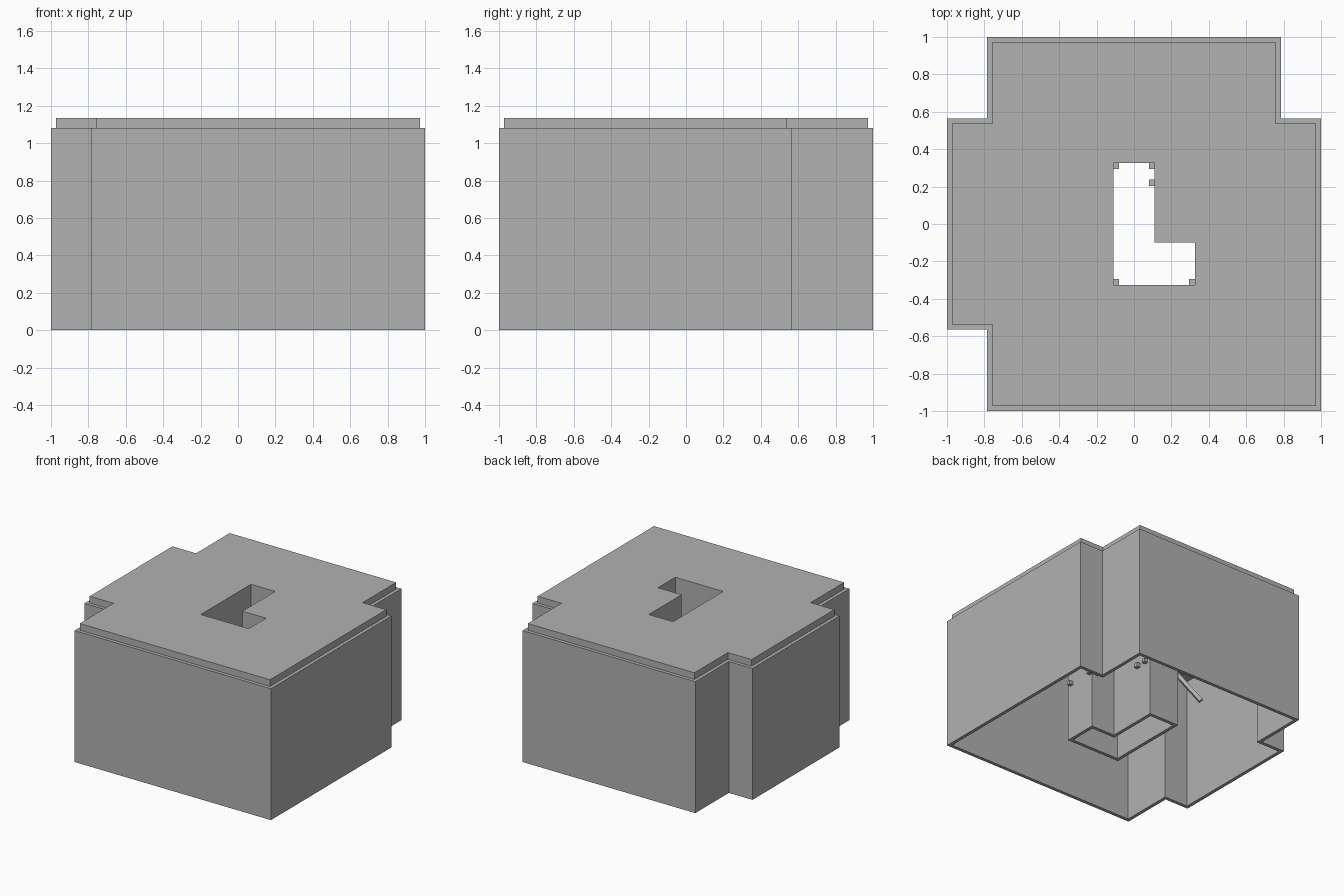
import bpy
import bmesh
from mathutils import Vector

cube = bpy.data.objects.get("Cube")
if cube:
    bpy.data.objects.remove(cube, do_unlink=True)

grey = bpy.data.materials.new("plain_grey")
grey.use_nodes = True
colour = (0.445, 0.445, 0.445, 1)
grey.diffuse_color = colour
grey.node_tree.nodes["Principled BSDF"].inputs["Base Color"].default_value = colour

WALL = 0.028
SHELL_TOP, ROOF_TOP = 1.08, 1.135


def inset(points, amount):
    """Move every side of a right-angled, counter-clockwise outline inward."""
    result = []
    for i, p in enumerate(points):
        p = Vector(p)
        before = (p - Vector(points[i - 1])).normalized()
        after = (Vector(points[(i + 1) % len(points)]) - p).normalized()
        d = before + after
        result.append(p + amount * Vector((-d.y, d.x)))
    return result


def finish(name, mesh):
    mesh.materials.clear()
    mesh.materials.append(grey)
    ob = bpy.data.objects.new(name, mesh)
    bpy.context.collection.objects.link(ob)
    return ob


def prism(name, loops, bottom, top):
    """Extrude an outline, with any further outline cut out as a hole."""
    curve = bpy.data.curves.new(name + "_profile", "CURVE")
    curve.dimensions = "2D"
    curve.fill_mode = "BOTH"
    curve.extrude = (top - bottom) / 2
    for loop in loops:
        spline = curve.splines.new("POLY")
        spline.points.add(len(loop) - 1)
        for point, co in zip(spline.points, loop):
            point.co = (co[0], co[1], 0, 1)
        spline.use_cyclic_u = True
    helper = bpy.data.objects.new(name + "_helper", curve)
    bpy.context.collection.objects.link(helper)
    bpy.context.view_layer.update()
    graph = bpy.context.evaluated_depsgraph_get()
    mesh = bpy.data.meshes.new_from_object(helper.evaluated_get(graph))
    bpy.data.objects.remove(helper, do_unlink=True)
    bm = bmesh.new()
    bm.from_mesh(mesh)
    bmesh.ops.remove_doubles(bm, verts=bm.verts, dist=0.0005)
    bmesh.ops.translate(bm, verts=bm.verts, vec=(0, 0, (bottom + top) / 2))
    bmesh.ops.recalc_face_normals(bm, faces=bm.faces)
    for face in bm.faces:
        face.smooth = False
    bm.to_mesh(mesh)
    bm.free()
    return finish(name, mesh)


def bar(name, start, end, width):
    """Square bar between two points."""
    start, end = Vector(start), Vector(end)
    axis = end - start
    bm = bmesh.new()
    bmesh.ops.create_cube(bm, size=1)
    bmesh.ops.scale(bm, verts=bm.verts, vec=(width, width, axis.length))
    mesh = bpy.data.meshes.new(name)
    bm.to_mesh(mesh)
    bm.free()
    ob = finish(name, mesh)
    ob.location = (start + end) / 2
    ob.rotation_euler = axis.to_track_quat("Z", "Y").to_euler()
    return ob


# Stepped outer outline and L-shaped shaft opening
A, B = 0.785, 0.565
outer = [(-A, -1), (1, -1), (1, B), (A, B), (A, 1),
         (-A, 1), (-A, B), (-1, B), (-1, -B), (-A, -B)]
C, D, E = 0.11, 0.325, -0.1
shaft = [(-C, -D), (D, -D), (D, E), (C, E), (C, D), (-C, D)]

# Open-bottomed shell, inner shaft and raised roof
prism("outer_wall", [outer, inset(outer, WALL)], 0, SHELL_TOP)
prism("shaft_wall", [inset(shaft, -WALL), shaft], 0, SHELL_TOP)
prism("roof_plate", [inset(outer, WALL), shaft], SHELL_TOP, ROOF_TOP)

# Small bars passing through the shaft corners
LEVEL = 0.47
for i, (x, y) in enumerate(shaft):
    if (x, y) == (C, E):
        continue
    sx = 1 if x > 0 else -1
    sy = 1 if y > E else -1
    bar(f"corner_bar_{i}", (x - sx * 0.03, y - sy * 0.015, LEVEL),
        (x + sx * 0.06, y - sy * 0.015, LEVEL), 0.03)
bar("side_bar", (C - 0.03, 0.22, LEVEL), (C + 0.06, 0.22, LEVEL), 0.035)

# Sloping spout at one corner
bar("spout", (-C - 0.05, D - 0.015, LEVEL), (-0.3, D + 0.1, 0.24), 0.03)
